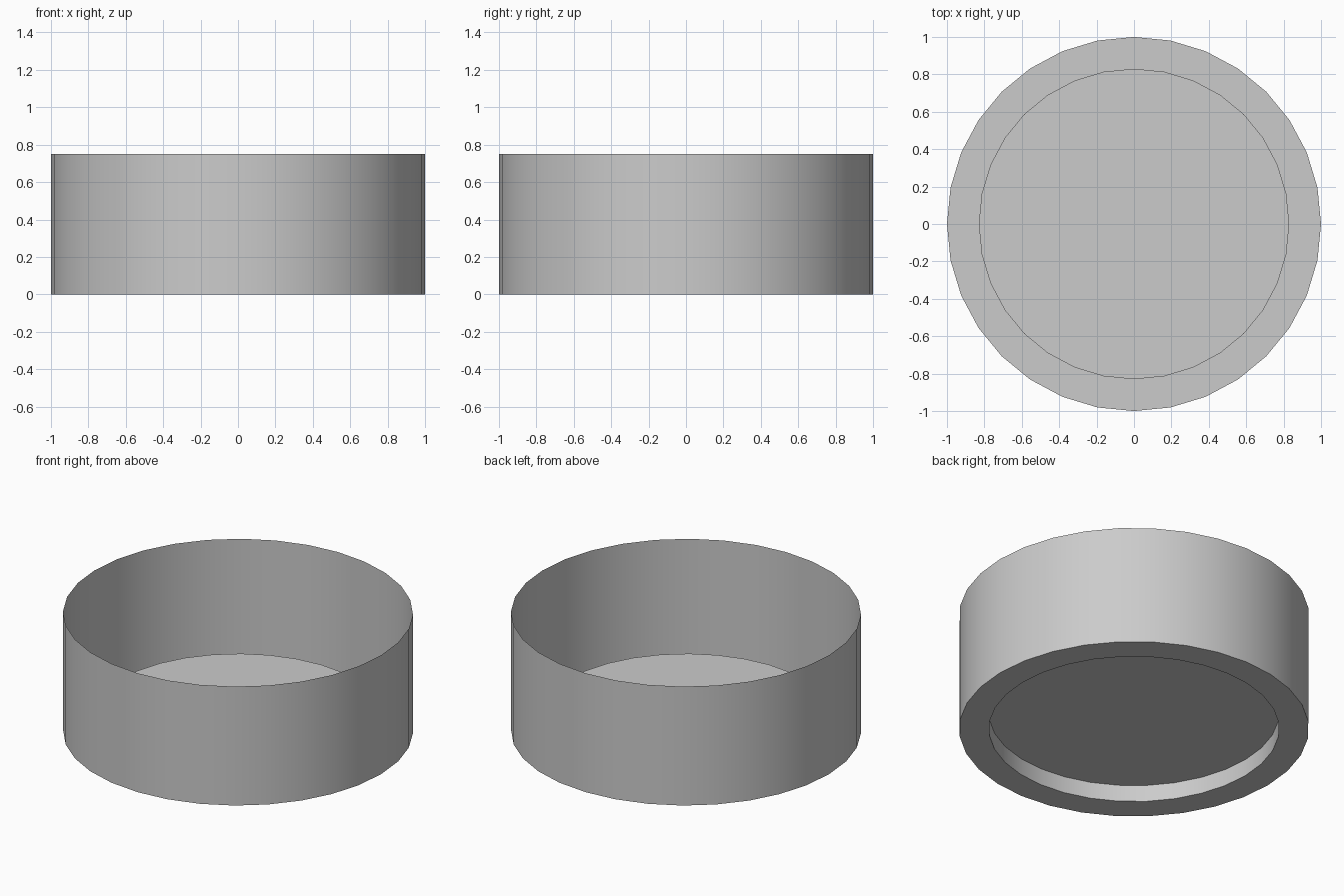
import bpy, bmesh, math

if "Cube" in bpy.data.objects:
    bpy.data.objects.remove(bpy.data.objects["Cube"])

SIDES = 32
# Thin-walled profile (radius, height): rim, outer foot, inner foot, raised floor
PROFILE = [(1.0, 0.75), (1.0, 0.0), (0.83, 0.0), (0.83, 0.105)]

bm = bmesh.new()
rings = []
for r, z in PROFILE:
    rings.append([bm.verts.new((r * math.cos(2 * math.pi * i / SIDES),
                                r * math.sin(2 * math.pi * i / SIDES), z))
                  for i in range(SIDES)])

# Outer wall, flat foot ring and recess wall
for upper, lower in zip(rings, rings[1:]):
    for i in range(SIDES):
        j = (i + 1) % SIDES
        bm.faces.new((upper[i], lower[i], lower[j], upper[j]))

# Raised floor disc
bm.faces.new(rings[-1][::-1])

mesh = bpy.data.meshes.new("open_dish")
bm.to_mesh(mesh)
bm.free()
dish = bpy.data.objects.new("open_dish", mesh)
bpy.context.collection.objects.link(dish)

# Smooth round walls, crisp foot edges
bpy.context.view_layer.objects.active = dish
dish.select_set(True)
bpy.ops.object.shade_smooth_by_angle(angle=math.radians(30))
